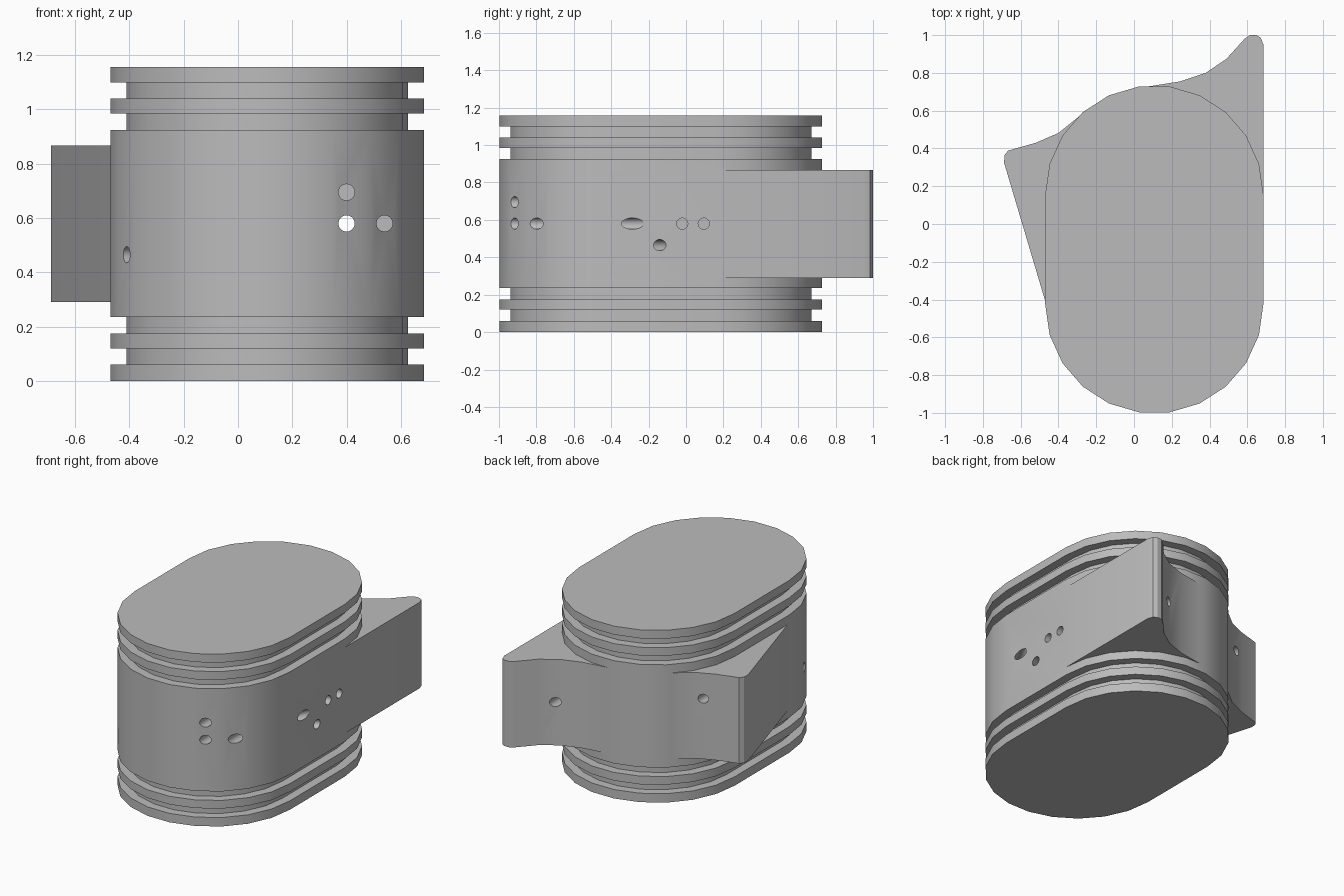
import bpy
import bmesh
import math
from mathutils import Vector

old = bpy.data.objects.get("Cube")
if old:
    bpy.data.objects.remove(old, do_unlink=True)

grey = bpy.data.materials.new("plain grey")
grey.use_nodes = True
colour = (0.5, 0.5, 0.5, 1.0)
grey.diffuse_color = colour
shader = next(n for n in grey.node_tree.nodes if n.type == "BSDF_PRINCIPLED")
shader.inputs["Base Color"].default_value = colour

CENTRE_X, FRONT_Y, BACK_Y = 0.1075, -0.425, 0.156
RADIUS, GROOVE = 0.5775, 0.519
SEGMENTS = 11


def outline(radius):
    """Rounded slot outline, counter-clockwise from the +x side."""
    points = []
    for start, cy in ((0, BACK_Y), (math.pi, FRONT_Y)):
        for i in range(SEGMENTS + 1):
            a = start + math.pi * i / SEGMENTS
            points.append((CENTRE_X + radius * math.cos(a), cy + radius * math.sin(a)))
    return points


def stack(name, layers):
    """Closed solid from (outline, height) layers."""
    bm = bmesh.new()
    rings = [[bm.verts.new((x, y, z)) for x, y in pts] for pts, z in layers]
    for low, high in zip(rings, rings[1:]):
        n = len(low)
        for i in range(n):
            j = (i + 1) % n
            bm.faces.new((low[i], low[j], high[j], high[i]))
    bm.faces.new(rings[0][::-1])
    bm.faces.new(rings[-1])
    bmesh.ops.recalc_face_normals(bm, faces=bm.faces)
    mesh = bpy.data.meshes.new(name)
    bm.to_mesh(mesh)
    bm.free()
    mesh.materials.append(grey)
    obj = bpy.data.objects.new(name, mesh)
    bpy.context.collection.objects.link(obj)
    return obj


def combine(target, tool, operation):
    mod = target.modifiers.new(operation, "BOOLEAN")
    mod.operation = operation
    mod.solver = "EXACT"
    mod.object = tool
    bpy.context.view_layer.objects.active = target
    bpy.ops.object.modifier_apply(modifier=mod.name)
    bpy.data.objects.remove(tool, do_unlink=True)


def drill(target, start, end, radius=0.03):
    """Round bore from start to end."""
    start, end = Vector(start), Vector(end)
    axis = end - start
    circle = [(radius * math.cos(a), radius * math.sin(a))
              for a in (math.tau * i / 20 for i in range(20))]
    tool = stack("bore_cutter", [(circle, 0), (circle, axis.length)])
    tool.hide_render = True
    tool.location = start
    tool.rotation_mode = "QUATERNION"
    tool.rotation_quaternion = axis.to_track_quat("Z", "Y")
    bpy.context.view_layer.update()
    combine(target, tool, "DIFFERENCE")


# Grooved body: flanges and main wall alternate with narrow grooves
heights = [0, 0.06, 0.12, 0.175, 0.235, 0.925, 0.985, 1.04, 1.1, 1.157]
layers = []
for i, (low, high) in enumerate(zip(heights, heights[1:])):
    ring = outline(GROOVE if i % 2 else RADIUS)
    layers += [(ring, low), (ring, high)]
body = stack("grooved_body", layers)

# Side wings with concave back faces
left_wing = [(0.685, 0.156), (0.685, 0.95), (0.672, 0.985), (0.648, 1.0),
             (0.615, 1.0), (0.585, 0.98), (0.49, 0.875), (0.38, 0.80),
             (0.245, 0.755), (0.05, 0.724), (0.1, 0.5)]
right_wing = [(-0.465, -0.425), (-0.2, -0.3), (-0.1, 0.4), (-0.225, 0.622),
              (-0.4, 0.482), (-0.52, 0.43), (-0.64, 0.396), (-0.667, 0.388),
              (-0.685, 0.365), (-0.688, 0.325)]
for name, pts in (("left_wing", left_wing), ("right_wing", right_wing)):
    wing = stack(name, [(pts, 0.29), (pts, 0.867)])
    combine(body, wing, "UNION")

# Bores: straight through, sloping across, then blind ones
drill(body, (0.4, -1.2, 0.58), (0.4, 1.2, 0.58))
drill(body, (0.795, -0.087, 0.465), (-0.635, -0.776, 0.465))
drill(body, (0.4, -1.1, 0.695), (0.4, -0.6, 0.695))
drill(body, (-0.45, 0.6, 0.695), (-0.45, 0.1, 0.695))
drill(body, (0.54, -1.1, 0.58), (0.54, -0.5, 0.58))
drill(body, (0.8, -0.02, 0.58), (0.5, -0.02, 0.58))
drill(body, (0.8, 0.095, 0.58), (0.5, 0.095, 0.58))
drill(body, (0.785, -0.112, 0.58), (0.585, -0.458, 0.58))

bpy.ops.object.select_all(action="DESELECT")
body.select_set(True)
bpy.context.view_layer.objects.active = body
bpy.ops.object.shade_smooth_by_angle(angle=math.radians(30))
